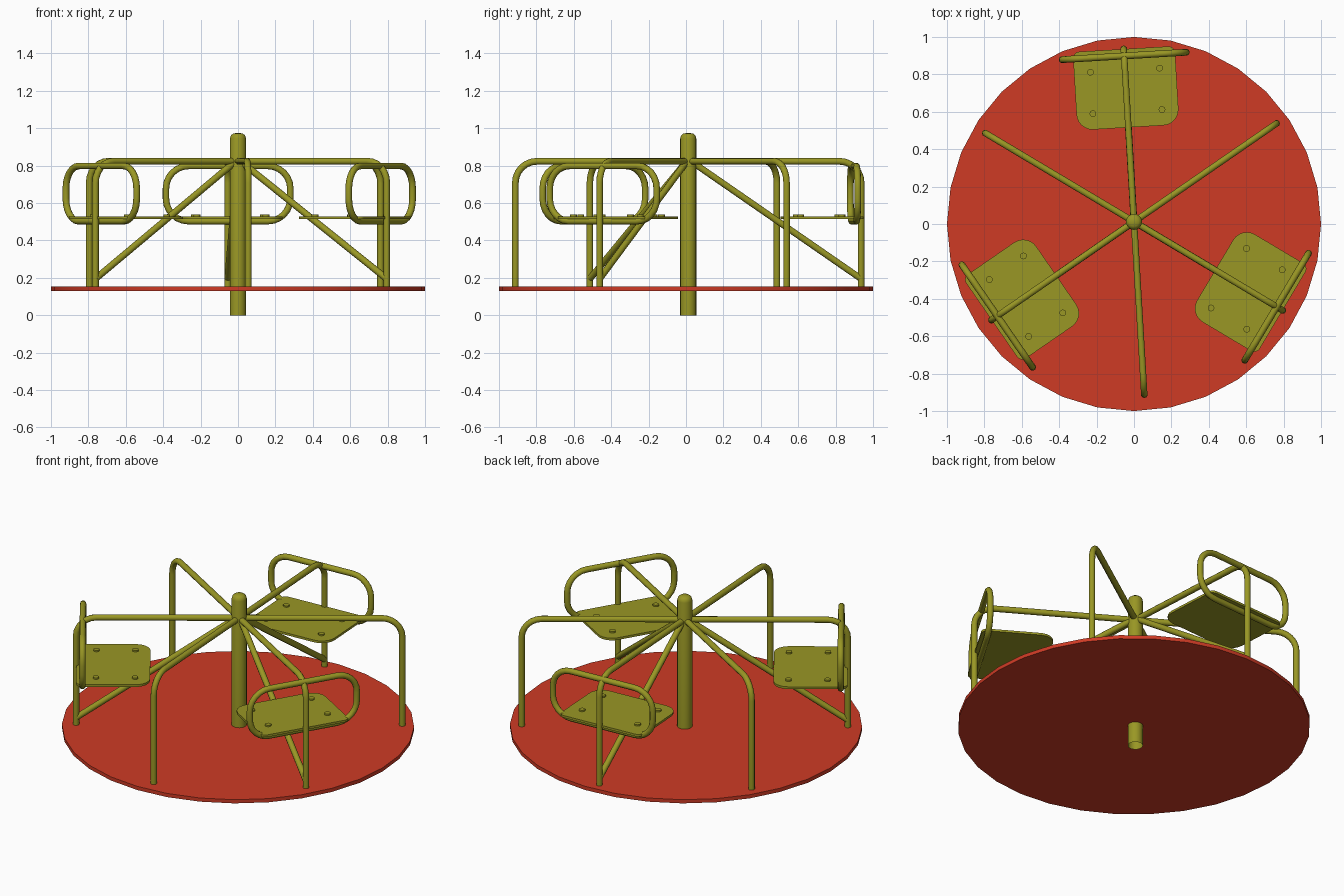
import bpy, bmesh
from math import radians, sin, cos, pi
from mathutils import Vector

cube = bpy.data.objects.get("Cube")
if cube:
    bpy.data.objects.remove(cube)


def material(name, rgb):
    m = bpy.data.materials.new(name)
    m.use_nodes = True
    m.diffuse_color = (*rgb, 1)
    m.node_tree.nodes["Principled BSDF"].inputs["Base Color"].default_value = (*rgb, 1)
    return m


OLIVE = material("olive yellow paint", (0.32, 0.31, 0.018))
RED = material("red paint", (0.62, 0.043, 0.018))
HUB_Y = 0.012      # the hub sits slightly behind the deck centre
TUBE = 0.018
DECK_TOP = 0.154
RAIL_Z = 0.823
POST_R = 0.926


def select_only(obj):
    bpy.ops.object.select_all(action='DESELECT')
    obj.select_set(True)
    bpy.context.view_layer.objects.active = obj


def place(obj, mat, angle=0, y=HUB_Y, smooth=35):
    obj.data.materials.append(mat)
    obj.location = (0, y, 0)
    obj.rotation_euler = (0, 0, radians(angle))
    select_only(obj)
    bpy.ops.object.shade_smooth_by_angle(angle=radians(smooth))
    return obj


def mesh_object(name, bm):
    me = bpy.data.meshes.new(name)
    bmesh.ops.recalc_face_normals(bm, faces=bm.faces)
    bm.to_mesh(me)
    bm.free()
    obj = bpy.data.objects.new(name, me)
    bpy.context.collection.objects.link(obj)
    return obj


def rounded(points, radii, closed=False, steps=6):
    """Replace each corner of a right-angled path by an arc."""
    pts = [Vector(p) for p in points]
    out = []
    for i, (p, r) in enumerate(zip(pts, radii)):
        if r == 0 or (not closed and i in (0, len(pts) - 1)):
            out.append(p)
            continue
        a = (pts[i - 1] - p).normalized() * r
        b = (pts[(i + 1) % len(pts)] - p).normalized() * r
        for k in range(steps + 1):
            t = pi / 2 * k / steps
            out.append(p + a * (1 - sin(t)) + b * (1 - cos(t)))
    return out


def tube(name, path, angle, radius=TUBE, closed=False):
    cu = bpy.data.curves.new(name, 'CURVE')
    cu.dimensions = '3D'
    cu.bevel_depth = radius
    cu.bevel_resolution = 3
    cu.use_fill_caps = not closed
    sp = cu.splines.new('POLY')
    sp.points.add(len(path) - 1)
    for q, p in zip(sp.points, path):
        q.co = (*p, 1)
    sp.use_cyclic_u = closed
    obj = bpy.data.objects.new(name, cu)
    bpy.context.collection.objects.link(obj)
    select_only(obj)
    bpy.ops.object.convert(target='MESH')
    return place(bpy.context.object, OLIVE, angle, smooth=50)


def cylinder(bm, radius, z0, z1, x=0, y=0, sides=32):
    made = bmesh.ops.create_cone(bm, cap_ends=True, segments=sides, radius1=radius,
                                 radius2=radius, depth=z1 - z0)
    bmesh.ops.translate(bm, verts=made["verts"], vec=(x, y, (z0 + z1) / 2))


# Round deck
bm = bmesh.new()
cylinder(bm, 1.0, 0.131, DECK_TOP)
place(mesh_object("deck", bm), RED, y=0)

# Centre pole: turned profile, open at the bottom
bm = bmesh.new()
profile = [(0.043, 0), (0.043, 0.945), (0.038, 0.962), (0.025, 0.972), (0, 0.975)]
vs = [bm.verts.new((r, 0, z)) for r, z in profile]
edges = [bm.edges.new(pair) for pair in zip(vs, vs[1:])]
bmesh.ops.spin(bm, geom=vs + edges, cent=(0, 0, 0), axis=(0, 0, 1), angle=2 * pi, steps=20)
bmesh.ops.remove_doubles(bm, verts=bm.verts, dist=0.0005)
place(mesh_object("centre_pole", bm), OLIVE, smooth=50)

# Bent handrails, each crossing the pole from post to post
for n, angle in enumerate((34.6, 93.4, 149.2)):
    path = rounded([(-POST_R, 0, DECK_TOP - 0.01), (-POST_R, 0, RAIL_Z),
                    (POST_R, 0, RAIL_Z), (POST_R, 0, DECK_TOP - 0.01)], (0, 0.115, 0.115, 0))
    tube(f"handrail_{n + 1}", path, angle)

# Seats with backrest, diagonal brace and bolts
for name, angle in (("back", 93.4), ("right", 214.6), ("left", 329.2)):
    tube(f"{name}_brace", [(0.02, 0, 0.82), (POST_R, 0, 0.195)], angle)

    lo, hi, half = 0.503, 0.798, 0.333
    loop = rounded([(0.888, -half, lo), (0.888, half, lo), (0.888, half, hi),
                    (0.888, -half, hi)], (0.12,) * 4, closed=True)
    tube(f"{name}_backrest", loop, angle, closed=True)

    bm = bmesh.new()
    w = 0.273
    outline = rounded([(0.505, -w, 0.515), (0.925, -w, 0.515), (0.925, w, 0.515),
                       (0.505, w, 0.515)], (0.085, 0.035, 0.035, 0.085), closed=True)
    face = bm.faces.new([bm.verts.new(p) for p in outline])
    top = bmesh.ops.extrude_face_region(bm, geom=[face])
    bmesh.ops.translate(bm, vec=(0, 0, 0.014),
                        verts=[v for v in top["geom"] if isinstance(v, bmesh.types.BMVert)])
    place(mesh_object(f"{name}_seat", bm), OLIVE, angle)

    bm = bmesh.new()
    for x in (0.59, 0.812):
        for y in (-0.185, 0.185):
            cylinder(bm, 0.018, 0.525, 0.538, x, y, sides=12)
    place(mesh_object(f"{name}_seat_bolts", bm), OLIVE, angle)
